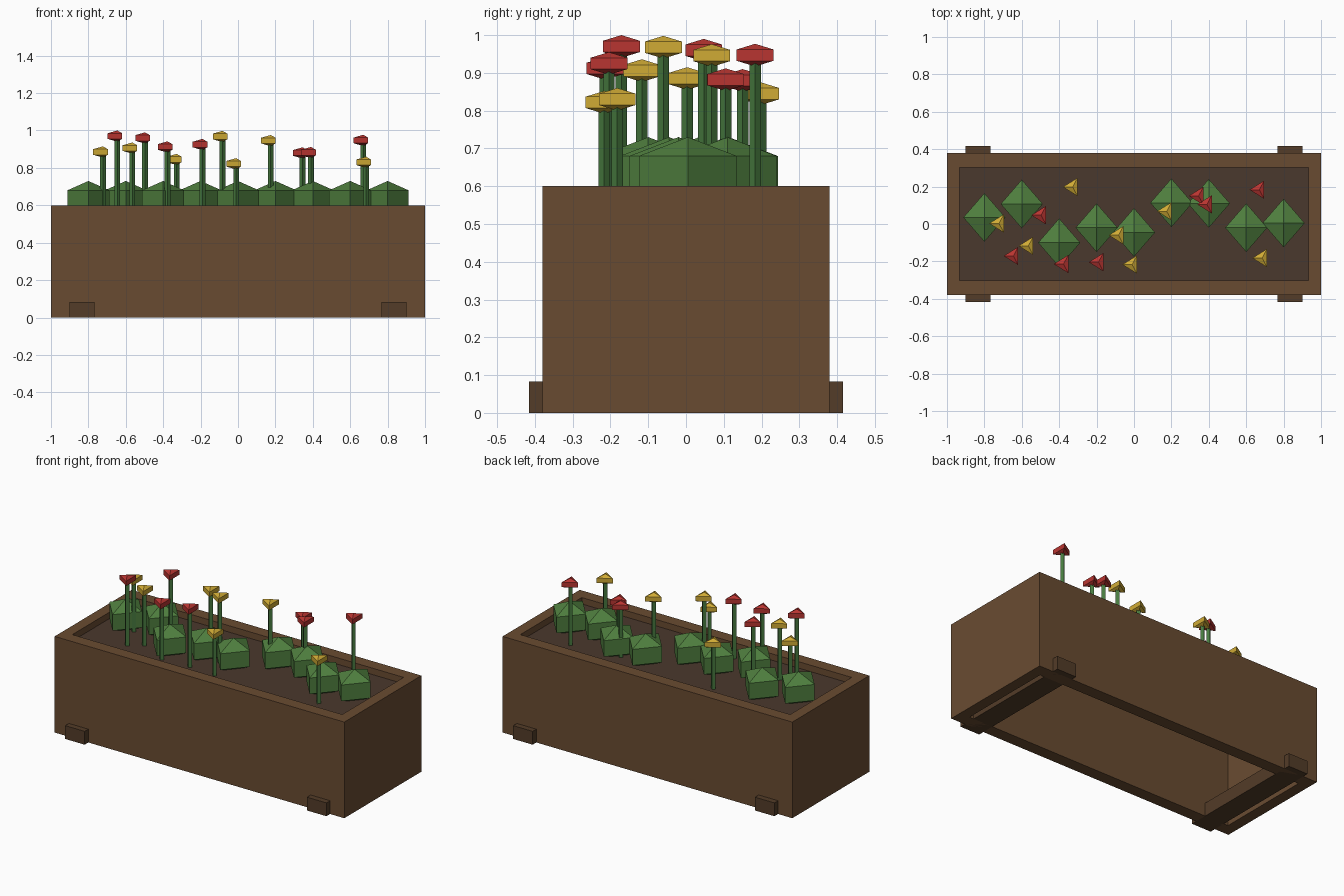
import bpy, bmesh
from math import sin, cos, pi

if "Cube" in bpy.data.objects:
    bpy.data.objects.remove(bpy.data.objects["Cube"])


def material(name, hex_code):
    m = bpy.data.materials.new(name)
    srgb = [int(hex_code[i:i + 2], 16) / 255 for i in (0, 2, 4)]
    m.diffuse_color = [((c + 0.055) / 1.055) ** 2.4 for c in srgb] + [1]
    m.use_nodes = True
    m.node_tree.nodes["Principled BSDF"].inputs["Base Color"].default_value = m.diffuse_color
    return m


wood = material("wood", "694b31")
dark_wood = material("dark_wood", "533c28")
earth = material("earth", "4a382d")
leaf = material("leaf", "50803f")
stem_green = material("stem_green", "477a3f")
red = material("red_petal", "b93531")
yellow = material("yellow_petal", "d0ab35")


def finish(name, bm, mat):
    bmesh.ops.recalc_face_normals(bm, faces=bm.faces)
    me = bpy.data.meshes.new(name)
    bm.to_mesh(me)
    bm.free()
    me.materials.append(mat)
    ob = bpy.data.objects.new(name, me)
    bpy.context.collection.objects.link(ob)
    return ob


def bridge(bm, a, b):
    for i in range(len(a)):
        j = (i + 1) % len(a)
        bm.faces.new((a[i], a[j], b[j], b[i]))


def box(name, x0, x1, y0, y1, z0, z1, mat):
    bm = bmesh.new()
    bmesh.ops.create_cube(bm, size=1)
    for v in bm.verts:
        v.co = ((x0 + x1) / 2 + v.co.x * (x1 - x0),
                (y0 + y1) / 2 + v.co.y * (y1 - y0),
                (z0 + z1) / 2 + v.co.z * (z1 - z0))
    return finish(name, bm, mat)


def blob(name, sides, centre, size, mat, phase=0.0):
    """Coarse sphere: two poles and two rings."""
    cx, cy, cz = centre
    bm = bmesh.new()
    rings = []
    for lat in (pi / 6, -pi / 6):
        rings.append([bm.verts.new((cx + size[0] * cos(lat) * cos(phase + 2 * pi * i / sides),
                                    cy + size[1] * cos(lat) * sin(phase + 2 * pi * i / sides),
                                    cz + size[2] * sin(lat))) for i in range(sides)])
    bridge(bm, *rings)
    for ring, s in zip(rings, (1, -1)):
        pole = bm.verts.new((cx, cy, cz + s * size[2]))
        for i in range(sides):
            bm.faces.new((ring[i], ring[(i + 1) % sides], pole))
    return finish(name, bm, mat)


# Planter walls: rectangular frame, open at top and bottom
bm = bmesh.new()
loops = []
for hx, hy, z in ((1, .38, 0), (1, .38, .6), (.932, .303, .6), (.932, .303, 0)):
    loops.append([bm.verts.new((sx * hx, sy * hy, z))
                  for sx, sy in ((-1, -1), (1, -1), (1, 1), (-1, 1))])
for k in range(4):
    bridge(bm, loops[k], loops[(k + 1) % 4])
finish("planter_walls", bm, wood)

# Soil and crosswise foot bars
box("soil", -.932, .932, -.303, .303, .5, .56, earth)
for side, s in (("left", -1), ("right", 1)):
    box("foot_bar_" + side, s * .835 - .067, s * .835 + .067, -.416, .416, 0, .083, dark_wood)

# Row of bushes
for i, y in enumerate((.035, .107, -.1, -.02, -.045, .113, .11, -.02, .005)):
    blob(f"bush_{i + 1}", 4, (-.8 + .2 * i, y, .63), (.13, .15, .1), leaf)

# Flowers: x, y, head height
reds = ((-.645, -.171, .97), (-.497, .047, .96), (-.377, -.214, .912), (-.19, -.204, .925),
        (.345, .15, .88), (.39, .105, .882), (.67, .183, .947))
yellows = ((-.722, .003, .885), (-.565, -.117, .906), (-.328, .198, .845), (-.083, -.06, .968),
           (-.01, -.217, .822), (.175, .068, .946), (.685, -.182, .83))
for label, mat, spots in (("red", red, reds), ("yellow", yellow, yellows)):
    for i, (x, y, z) in enumerate(spots):
        bpy.ops.mesh.primitive_cylinder_add(vertices=4, radius=.015, depth=z - .54,
                                            location=(x, y, (z + .54) / 2))
        stem = bpy.context.object
        stem.name = f"{label}_stem_{i + 1}"
        stem.data.materials.append(stem_green)
        blob(f"{label}_flower_{i + 1}", 3, (x, y, z), (.06, .065, .03), mat, pi)
